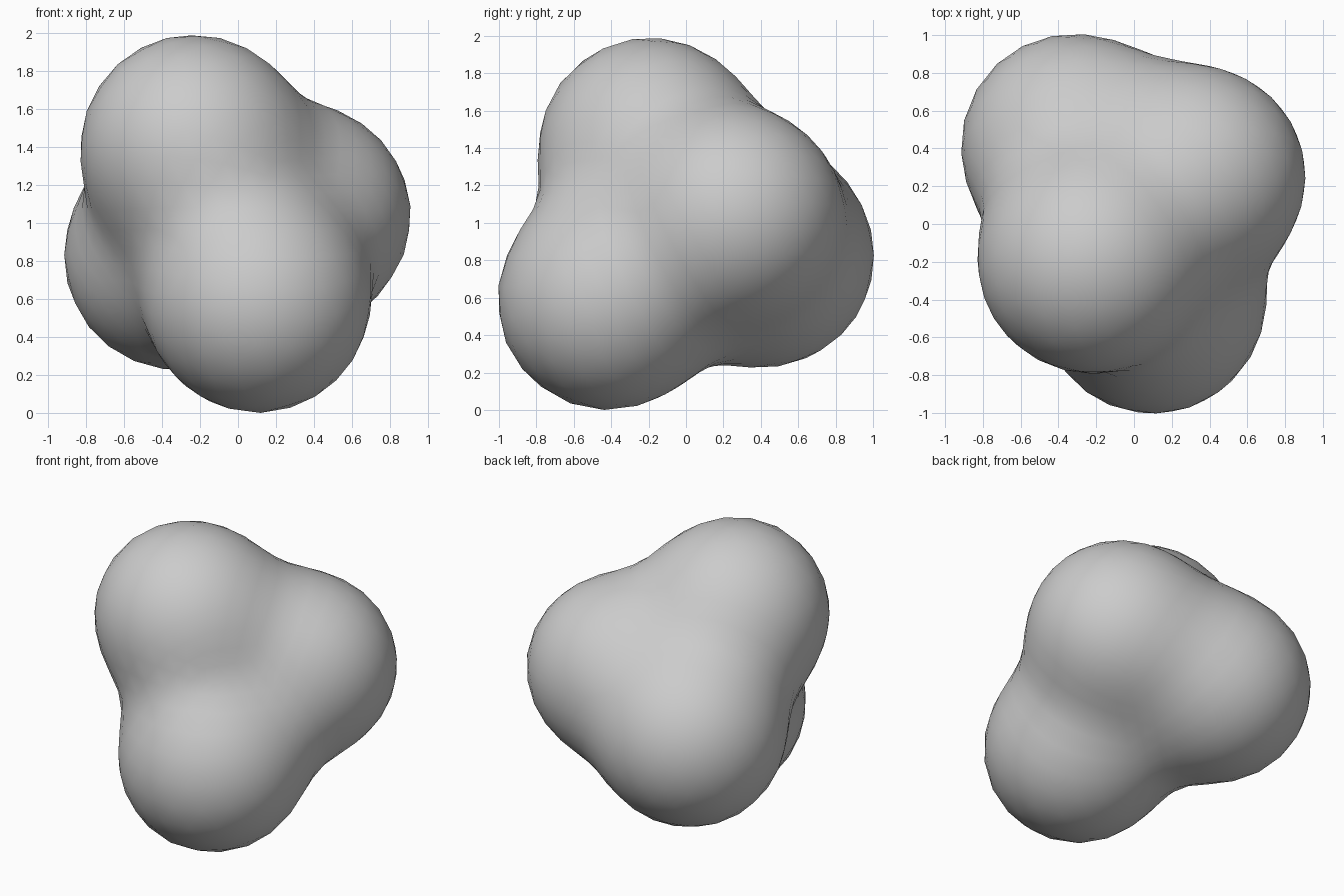
import bpy, bmesh, math
from mathutils import Vector

if "Cube" in bpy.data.objects:
    bpy.data.objects.remove(bpy.data.objects["Cube"])

# Four lobes in a tetrahedral cluster: centre, radius
LOBES = [
    (Vector((-0.24, -0.20, 1.415)), 0.58),   # top
    (Vector((0.105, -0.425, 0.59)), 0.58),   # front, low
    (Vector((0.345, 0.26, 1.05)), 0.56),     # right
    (Vector((-0.33, 0.42, 0.825)), 0.58),    # back left
]
CORE = Vector((-0.03, 0.02, 0.97))
BLEND = 0.14


def field(p):
    """Distance to the softly merged lobes (negative inside)."""
    return -BLEND * math.log(sum(math.exp(-((p - c).length - r) / BLEND) for c, r in LOBES))


def surface_point(direction):
    """Outermost surface point along a ray from the core."""
    t = 1.6
    while t > 0.1 and field(CORE + direction * t) > 0.0005:
        t -= max(0.0005, field(CORE + direction * t) * 0.7)
    return CORE + direction * t


# Blob skin: project a coarse sphere onto the merged lobes
bm = bmesh.new()
bmesh.ops.create_icosphere(bm, subdivisions=4, radius=1.0)
for v in bm.verts:
    v.co = surface_point(v.co.normalized())

# Rest the blob on the ground
low = min(v.co.z for v in bm.verts)
for v in bm.verts:
    v.co.z -= low
for f in bm.faces:
    f.smooth = True

mesh = bpy.data.meshes.new("lobed_blob")
bm.to_mesh(mesh)
bm.free()
blob = bpy.data.objects.new("lobed_blob", mesh)
bpy.context.collection.objects.link(blob)
